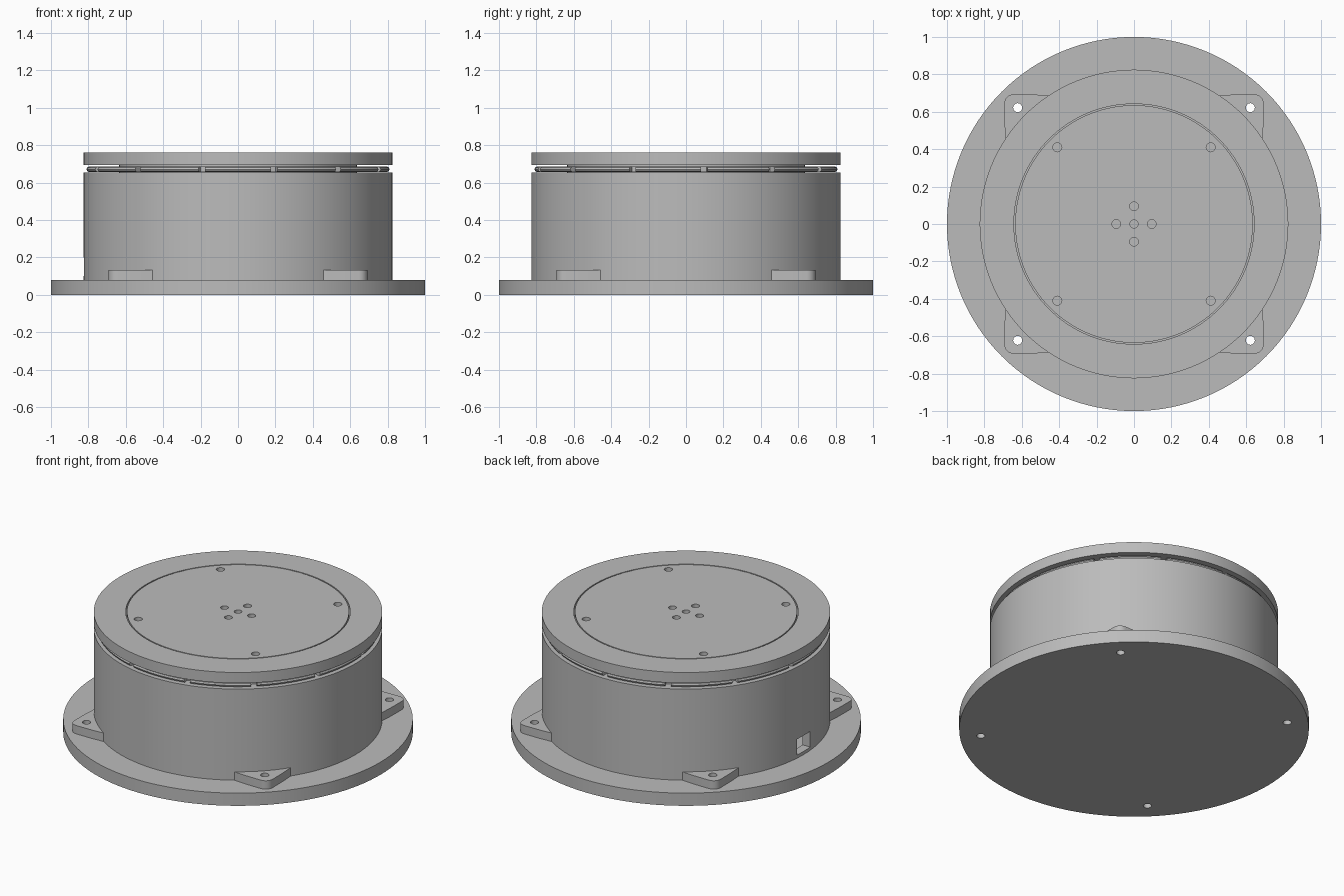
import bpy, bmesh
from math import sin, cos, pi, radians
from mathutils import Matrix, Vector

cube = bpy.data.objects.get("Cube")
if cube:
    bpy.data.objects.remove(cube, do_unlink=True)

grey = bpy.data.materials.new("plain grey")
grey.use_nodes = True
colour = (0.5, 0.5, 0.5, 1)
grey.diffuse_color = colour
grey.node_tree.nodes["Principled BSDF"].inputs["Base Color"].default_value = colour


def make(name, bm):
    bmesh.ops.recalc_face_normals(bm, faces=bm.faces)
    mesh = bpy.data.meshes.new(name)
    bm.to_mesh(mesh)
    bm.free()
    obj = bpy.data.objects.new(name, mesh)
    bpy.context.collection.objects.link(obj)
    mesh.materials.append(grey)
    return obj


def lathe(name, profile, steps=128):
    """Revolve a closed (radius, z) profile; radius 0 closes on the axis."""
    bm = bmesh.new()
    rings = []
    for r, z in profile:
        if r == 0:
            rings.append([bm.verts.new((0, 0, z))] * steps)
        else:
            rings.append([bm.verts.new((r * cos(2 * pi * i / steps), r * sin(2 * pi * i / steps), z))
                          for i in range(steps)])
    for a, b in zip(rings, rings[1:] + rings[:1]):
        for i in range(steps):
            j = (i + 1) % steps
            corners = list(dict.fromkeys((a[i], a[j], b[j], b[i])))
            if len(corners) > 2:
                bm.faces.new(corners)
    return make(name, bm)


def hole_cutter(holes):
    """Upright cylinders given as (x, y, radius, bottom, top)."""
    bm = bmesh.new()
    for x, y, r, low, high in holes:
        bmesh.ops.create_cone(bm, cap_ends=True, segments=24, radius1=r, radius2=r, depth=high - low,
                              matrix=Matrix.Translation((x, y, (low + high) / 2)))
    return make("hole_cutter", bm)


def box_cutter(boxes):
    """Boxes given as (angle, radius, size), with z in the radius vector."""
    bm = bmesh.new()
    for angle, place, size in boxes:
        bmesh.ops.create_cube(bm, size=1, matrix=Matrix.Rotation(angle, 4, 'Z')
                              @ Matrix.Translation(place) @ Matrix.Diagonal((*size, 1)))
    return make("box_cutter", bm)


def cut(obj, cutter):
    cutter.hide_render = True
    mod = obj.modifiers.new("cut", 'BOOLEAN')
    mod.operation = 'DIFFERENCE'
    mod.solver = 'EXACT'
    mod.object = cutter
    bpy.context.view_layer.objects.active = obj
    bpy.ops.object.modifier_apply(modifier=mod.name)
    bpy.data.objects.remove(cutter, do_unlink=True)


corners = [(sx, sy) for sx in (1, -1) for sy in (1, -1)]
mount_holes = [(0.622 * sx, 0.622 * sy, 0.024, -0.1, 0.3) for sx, sy in corners]

# Round base plate with four through holes
base = lathe("base_plate", [(0, 0), (1, 0), (1, 0.08), (0, 0.08)])
cut(base, hole_cutter(mount_holes))

# Hollow drum with an inner shelf and a cable opening
drum = lathe("drum_body", [(0.825, 0.08), (0.825, 0.655), (0.66, 0.655), (0.66, 0.61),
                           (0.77, 0.61), (0.77, 0.08)])
cut(drum, box_cutter([(pi, (0.8, 0, 0.15), (0.2, 0.13, 0.1))]))

# Mounting feet with rounded corners
feet = []
for k in range(4):
    outline = [(0.55, 0.55), (0.687, 0.455), (0.692, 0.53)]
    outline += [(0.645 + 0.048 * cos(radians(a)), 0.645 + 0.048 * sin(radians(a))) for a in range(0, 91, 15)]
    outline += [(0.53, 0.692), (0.455, 0.687)]
    bm = bmesh.new()
    face = bm.faces.new([bm.verts.new((x, y, 0.08)) for x, y in outline])
    grown = bmesh.ops.extrude_face_region(bm, geom=[face])
    top = [v for v in grown["geom"] if isinstance(v, bmesh.types.BMVert)]
    bmesh.ops.translate(bm, verts=top, vec=Vector((0, 0, 0.053)))
    bmesh.ops.rotate(bm, verts=bm.verts, matrix=Matrix.Rotation(k * pi / 2, 3, 'Z'))
    foot = make(f"mounting_foot_{k + 1}", bm)
    cut(foot, hole_cutter(mount_holes))
    feet.append(foot)

# Bearing cage with thirteen slots
cage = lathe("bearing_cage", [(0.67, 0.656), (0.795, 0.656), (0.806, 0.661), (0.81, 0.671),
                              (0.806, 0.681), (0.795, 0.686), (0.67, 0.686)])
pitch = 2 * pi / 13
cut(cage, box_cutter([(pitch * (k + 0.25), (0.8, 0, 0.675), (0.07, 0.035, 0.06)) for k in range(13)]))

# Turntable: outer ring and inner disc, parted by a thin seam
ring = lathe("turntable_ring", [(0.642, 0.693), (0.825, 0.693), (0.825, 0.76), (0.642, 0.76)])
disc = lathe("turntable_disc", [(0, 0.63), (0.635, 0.63), (0.635, 0.76), (0, 0.76)])
holes = [(0.41 * sx, 0.41 * sy, 0.024, 0.70, 0.8) for sx, sy in corners]
holes += [(0.095 * x, 0.095 * y, 0.023, 0.70, 0.8) for x, y in ((1, 0), (-1, 0), (0, 1), (0, -1))]
holes.append((0, 0, 0.022, 0.66, 0.8))
cut(disc, hole_cutter(holes))

# Smooth round walls, crisp edges
bpy.ops.object.select_all(action='DESELECT')
for obj in [base, drum, cage, ring, disc] + feet:
    obj.select_set(True)
bpy.context.view_layer.objects.active = base
bpy.ops.object.shade_smooth_by_angle(angle=radians(30))
